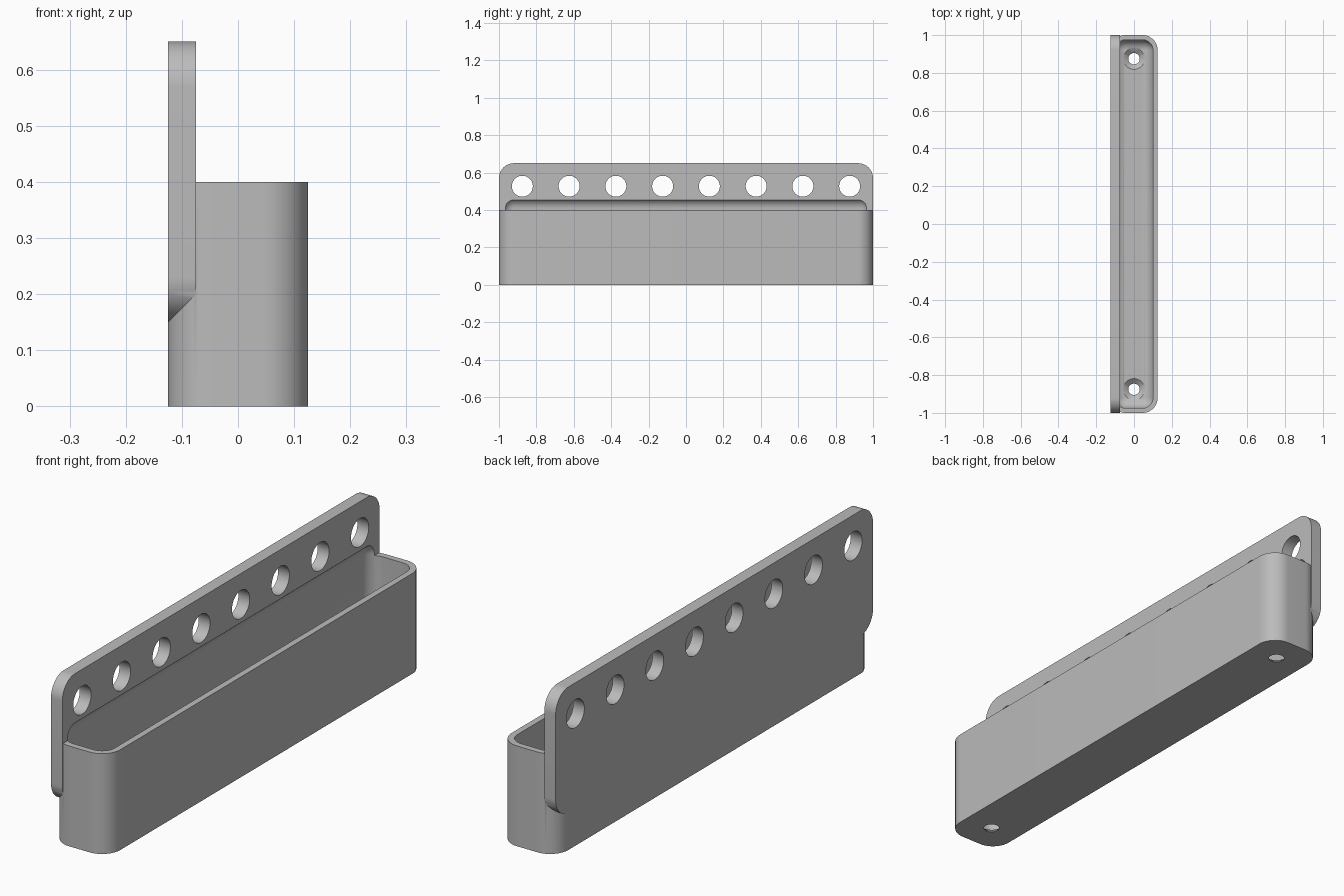
import bpy
import bmesh
from math import cos, sin, pi
from mathutils import Matrix, Vector

if "Cube" in bpy.data.objects:
    bpy.data.objects.remove(bpy.data.objects["Cube"], do_unlink=True)

GREY = (0.5, 0.5, 0.5, 1)
mat = bpy.data.materials.new("plain grey")
mat.use_nodes = True
mat.diffuse_color = GREY
mat.node_tree.nodes["Principled BSDF"].inputs["Base Color"].default_value = GREY

HALF_X, HALF_Y, WALL, RADIUS = 0.125, 1.0, 0.025, 0.08
PLATE_X = -0.075


def to_object(bm, name):
    bmesh.ops.recalc_face_normals(bm, faces=bm.faces)
    mesh = bpy.data.meshes.new(name)
    bm.to_mesh(mesh)
    bm.free()
    mesh.materials.append(mat)
    ob = bpy.data.objects.new(name, mesh)
    bpy.context.collection.objects.link(ob)
    return ob


def rounded_outline(half_a, half_b, r, steps=16):
    """Rounded rectangle as a list of 2D points."""
    pts = []
    for i, (sa, sb) in enumerate([(1, 1), (-1, 1), (-1, -1), (1, -1)]):
        for k in range(steps + 1):
            t = (i + k / steps) * pi / 2
            pts.append((sa * (half_a - r) + r * cos(t),
                        sb * (half_b - r) + r * sin(t)))
    return pts


def extrude(points, direction, name):
    bm = bmesh.new()
    face = bm.faces.new([bm.verts.new(p) for p in points])
    new = bmesh.ops.extrude_face_region(bm, geom=[face], use_keep_orig=True)["geom"]
    bmesh.ops.translate(bm, vec=direction,
                        verts=[g for g in new if isinstance(g, bmesh.types.BMVert)])
    return to_object(bm, name)


def boolean(target, tool, operation):
    mod = target.modifiers.new(operation.lower(), 'BOOLEAN')
    mod.operation, mod.solver, mod.object = operation, 'EXACT', tool
    bpy.context.view_layer.objects.active = target
    bpy.ops.object.modifier_apply(modifier=mod.name)
    bpy.data.objects.remove(tool, do_unlink=True)


# Bin body and tall back plate, both with rounded corners
tray = extrude([(a, b, 0) for a, b in rounded_outline(HALF_X, HALF_Y, RADIUS)],
               Vector((0, 0, 0.4)), "wall_bin")
plate = extrude([(-HALF_X, a, 0.4 + b) for a, b in rounded_outline(HALF_Y, 0.25, RADIUS)],
                Vector((PLATE_X + HALF_X, 0, 0)), "back_plate")
boolean(tray, plate, 'UNION')

# Cavity with filleted floor, its rounded top scooping into the plate
FLOOR, SCOOP = WALL, 0.463
bm = bmesh.new()
bmesh.ops.create_cube(bm, size=1, matrix=Matrix.Translation((0, 0, (FLOOR + SCOOP) / 2))
                      @ Matrix.Diagonal((2 * (HALF_X - WALL), 2 * (HALF_Y - WALL),
                                         SCOOP - FLOOR, 1)))
bmesh.ops.bevel(bm, geom=bm.edges[:], offset=RADIUS - WALL, segments=12,
                profile=0.5, affect='EDGES')
boolean(tray, to_object(bm, "cavity_cutter"), 'DIFFERENCE')

# Row of round holes through the plate
for i in range(8):
    bm = bmesh.new()
    bmesh.ops.create_cone(bm, cap_ends=True, segments=48, radius1=0.056, radius2=0.056,
                          depth=0.2, matrix=Matrix.Translation((-0.1, -0.875 + 0.25 * i, 0.527))
                          @ Matrix.Rotation(pi / 2, 4, 'Y'))
    boolean(tray, to_object(bm, "hole_cutter"), 'DIFFERENCE')

# Countersunk screw holes in the floor
for y in (-0.875, 0.875):
    bm = bmesh.new()
    profile = [(0.03, -0.05), (0.03, 0.003), (0.0625, 0.03), (0.0625, 0.07)]
    rings = [[bm.verts.new((r * cos(2 * pi * k / 48), y + r * sin(2 * pi * k / 48), z))
              for k in range(48)] for r, z in profile]
    for low, high in zip(rings, rings[1:]):
        for k in range(48):
            n = (k + 1) % 48
            bm.faces.new((low[k], low[n], high[n], high[k]))
    bm.faces.new(rings[0])
    bm.faces.new(rings[-1])
    boolean(tray, to_object(bm, "screw_cutter"), 'DIFFERENCE')

# Smooth shading with crisp edges
bpy.ops.object.select_all(action='DESELECT')
tray.select_set(True)
bpy.context.view_layer.objects.active = tray
bpy.ops.object.shade_smooth_by_angle(angle=pi / 6)
